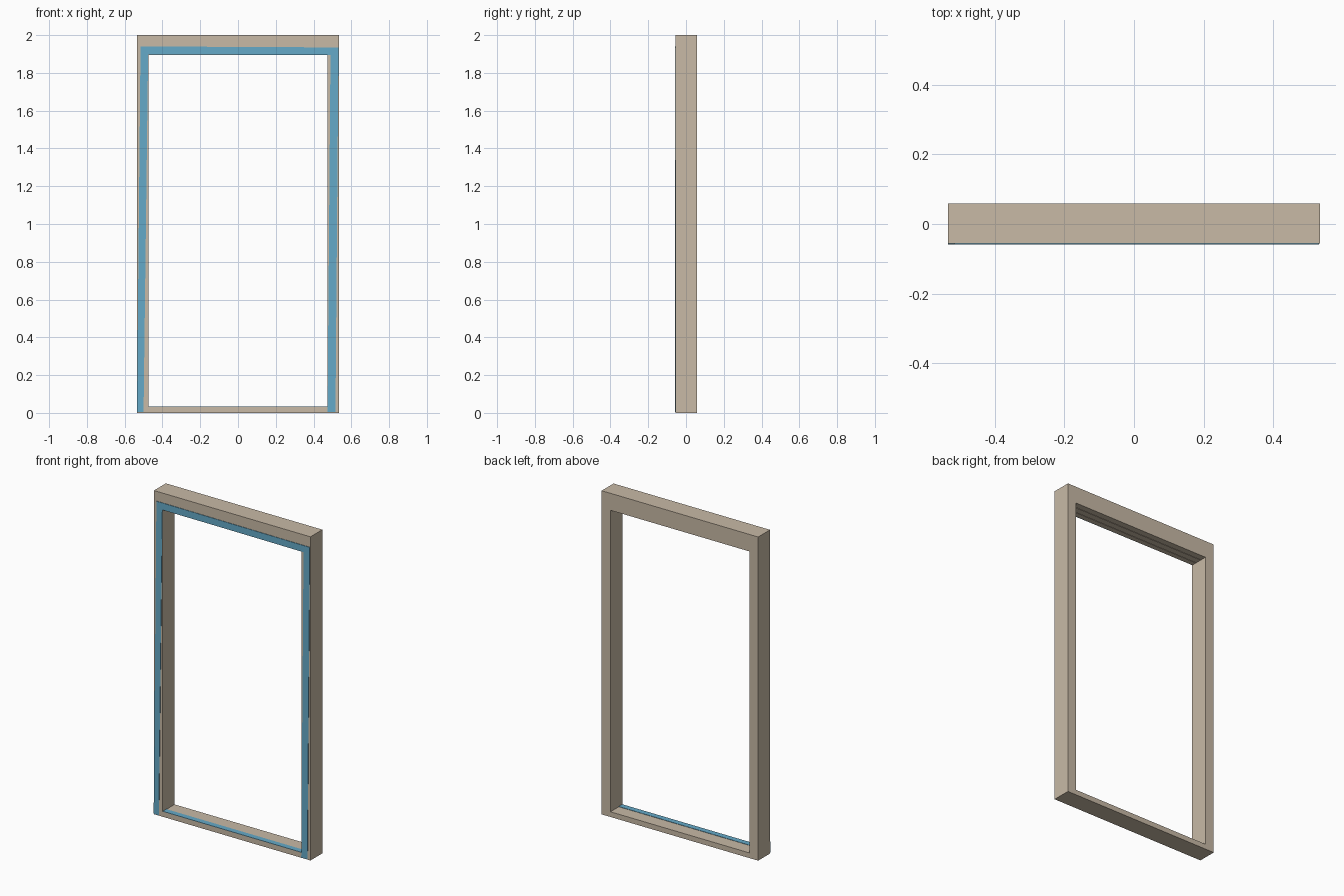
import bpy

if "Cube" in bpy.data.objects:
    bpy.data.objects.remove(bpy.data.objects["Cube"])

Y0, Y1 = -0.0565, 0.0595      # wall depth
FRONT = -0.0595               # face of the sealing tape
T = 0.032                     # board thickness


def material(name, color):
    m = bpy.data.materials.new(name)
    m.diffuse_color = color
    m.use_nodes = True
    m.node_tree.nodes["Principled BSDF"].inputs["Base Color"].default_value = m.diffuse_color
    return m


wood = material("wood", (0.58, 0.49, 0.38, 1))
blue = material("blue_tape", (0.13, 0.40, 0.58, 1))


def prism(name, outline, y0, y1, mat):
    """Extrude an x-z outline from y0 to y1."""
    n = len(outline)
    verts = [(x, y, z) for y in (y0, y1) for x, z in outline]
    faces = [list(range(n)), list(range(2 * n - 1, n - 1, -1))]
    faces += [[i, i + n, (i + 1) % n + n, (i + 1) % n] for i in range(n)]
    me = bpy.data.meshes.new(name)
    me.from_pydata(verts, [], faces)
    me.materials.append(mat)
    ob = bpy.data.objects.new(name, me)
    bpy.context.collection.objects.link(ob)
    return ob


def board(name, x0, x1, z0, z1, y0=Y0, y1=Y1, mat=wood):
    return prism(name, [(x0, z0), (x1, z0), (x1, z1), (x0, z1)], y0, y1, mat)


# plates
board("bottom_plate", -0.535, 0.535, 0, T)
board("top_plate", -0.535, 0.535, 2 - T, 2)

# full-height outer studs and shorter inner studs
for side, s in (("left", -1), ("right", 1)):
    for part, a, top in (("outer_stud", 0.503, 2 - T), ("inner_stud", 0.475, 1.895)):
        x0, x1 = sorted((s * a, s * (0.535 if part == "outer_stud" else 0.503)))
        board(f"{side}_{part}", x0, x1, T, top)

# header: three boards with two recessed spacers between them
pitch = (Y1 - Y0 - T) / 2
for i in range(3):
    y = Y0 + i * pitch
    board(f"header_board_{i + 1}", -0.503, 0.503, 1.895, 2 - T, y, y + T)
    if i < 2:
        board(f"header_spacer_{i + 1}", -0.503, 0.503, 1.897, 2 - T, y + T, y + pitch)

# slightly crooked tape strips on the front face
prism("left_tape", [(-0.535, 0.004), (-0.5, 0.004), (-0.476, 1.9), (-0.476, 1.94),
                    (-0.516, 1.94)], FRONT, Y0, blue)
prism("right_tape", [(0.474, 0.004), (0.516, 0.004), (0.532, 1.935), (0.49, 1.935)],
      FRONT, Y0, blue)
prism("header_tape", [(-0.476, 1.898), (0.4914, 1.894), (0.4914, 1.935), (-0.476, 1.94)],
      FRONT, Y0, blue)

# tape lying along the front edge of the sill
board("sill_tape", -0.475, 0.475, T, T + 0.002, Y0, Y0 + 0.035, blue)
